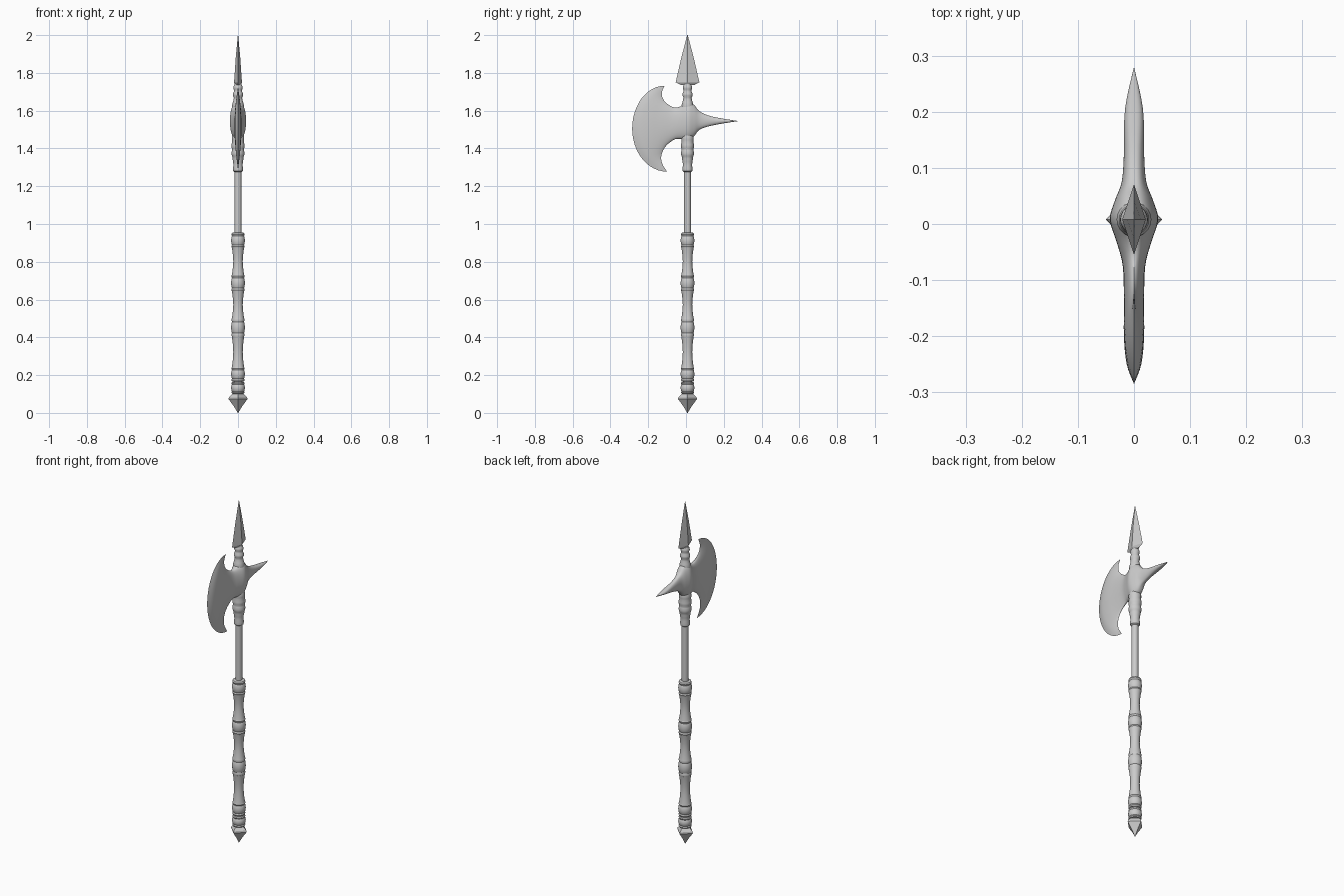
import bpy, bmesh, math

if "Cube" in bpy.data.objects:
    bpy.data.objects.remove(bpy.data.objects["Cube"])

CY = 0.008  # shaft axis offset in y


def finish(name, bm, angle=35):
    bmesh.ops.remove_doubles(bm, verts=bm.verts, dist=0.0004)
    bmesh.ops.recalc_face_normals(bm, faces=bm.faces)
    me = bpy.data.meshes.new(name)
    bm.to_mesh(me)
    bm.free()
    ob = bpy.data.objects.new(name, me)
    bpy.context.collection.objects.link(ob)
    bpy.ops.object.select_all(action='DESELECT')
    ob.select_set(True)
    bpy.context.view_layer.objects.active = ob
    bpy.ops.object.shade_smooth_by_angle(angle=math.radians(angle))
    return ob


def lathe(name, profile, sides, angle=35):
    """Stack of elliptical rings, each (radius x, radius y, z)."""
    bm = bmesh.new()
    rings = []
    for rx, ry, z in profile:
        rings.append([bm.verts.new((rx * math.cos(2 * math.pi * i / sides),
                                    CY + ry * math.sin(2 * math.pi * i / sides), z))
                      for i in range(sides)])
    for a, b in zip(rings, rings[1:]):
        for i in range(sides):
            j = (i + 1) % sides
            bm.faces.new((a[i], a[j], b[j], b[i]))
    bm.faces.new(rings[0][::-1])
    bm.faces.new(rings[-1])
    return finish(name, bm, angle)


def round_part(name, profile):
    return lathe(name, [(r, r, z) for r, z in profile], 20)


def collar(name, z0, z1):
    """Grip collar: two end beads around a raised band."""
    h = z1 - z0
    shape = [(.024, 0), (.032, .03), (.035, .12), (.032, .22), (.034, .26), (.037, .5),
             (.034, .74), (.032, .78), (.035, .88), (.032, .97), (.024, 1)]
    return round_part(name, [(r, z0 + t * h) for r, t in shape])


# Plain shaft
round_part("shaft", [(.018, .09), (.018, 1.74)])

# Waisted grip sections and the collars between them
collars = [(.10, .165), (.165, .245), (.40, .505), (.64, .735), (.87, .955)]
for n, (a, b) in enumerate(collars):
    collar(f"grip_collar_{n + 1}", a, b)
for n, (a, b) in enumerate([(.24, .405), (.50, .645), (.73, .875)]):
    h = b - a
    round_part(f"grip_{n + 1}", [(r, a + t * h) for r, t in
               ((.033, 0), (.029, .15), (.026, .35), (.025, .5), (.026, .65), (.029, .85), (.033, 1))])

# Four-sided pommel point
lathe("pommel", [(.001, .001, 0), (.022, .022, .035), (.05, .05, .073),
                 (.048, .048, .083), (.03, .03, .10)], 4, 25)

# Sockets below and above the axe head
round_part("lower_socket", [(.018, 1.275), (.025, 1.28), (.027, 1.295), (.024, 1.31), (.026, 1.33),
                            (.029, 1.345), (.029, 1.355), (.032, 1.36), (.035, 1.375), (.032, 1.39),
                            (.031, 1.395), (.034, 1.405), (.035, 1.42), (.031, 1.435),
                            (.033, 1.445), (.033, 1.46), (.028, 1.48)])
round_part("upper_socket", [(.026, 1.58), (.030, 1.61), (.031, 1.63), (.027, 1.645), (.023, 1.66),
                            (.022, 1.67), (.027, 1.68), (.027, 1.69), (.022, 1.70), (.021, 1.71),
                            (.025, 1.718), (.024, 1.727), (.019, 1.738)])

# Diamond-section spear point
lathe("spear_point", [(.014, .036, 1.736), (.021, .063, 1.75), (.020, .060, 1.762),
                      (.012, .033, 1.88), (.0008, .0015, 2.0)], 4, 20)

# Axe head stations, spike tip to cutting edge:
# top y, top z, middle y, bottom y, bottom z, half thickness
stations = [
    (.280, 1.545, .280, .280, 1.545, 0),
    (.200, 1.557, .205, .200, 1.533, .016),
    (.120, 1.574, .125, .120, 1.517, .018),
    (.070, 1.598, .075, .070, 1.498, .022),
    (.043, 1.630, .042, .043, 1.465, .034),
    (.008, 1.645, .008, .008, 1.445, .043),
    (-.030, 1.622, -.032, -.030, 1.450, .031),
    (-.062, 1.617, -.075, -.062, 1.447, .020),
    (-.102, 1.638, -.140, -.106, 1.413, .018),
    (-.124, 1.668, -.200, -.130, 1.365, .018),
    (-.127, 1.700, -.250, -.126, 1.320, .013),
    (-.113, 1.732, -.285, -.100, 1.277, 0),
]


def smooth_rows(rows, steps):
    """Catmull-Rom interpolation between stations."""
    out = []
    for i in range(len(rows) - 1):
        p0, p1, p2, p3 = (rows[max(i - 1, 0)], rows[i], rows[i + 1],
                          rows[min(i + 2, len(rows) - 1)])
        for s in range(steps):
            t = s / steps
            out.append([.5 * (2 * b + (c - a) * t + (2 * a - 5 * b + 4 * c - d) * t * t
                              + (3 * b - a - 3 * c + d) * t ** 3)
                        for a, b, c, d in zip(p0, p1, p2, p3)])
    return out + [list(rows[-1])]


bm = bmesh.new()
N = 24
rows = smooth_rows(stations, 4)
for side in (-1, 1):
    grid = []
    for ty, tz, my, by, bz, th in rows:
        line = []
        for k in range(N + 1):
            a = math.pi * (k / N - .5)
            s, c = math.sin(a), max(math.cos(a), 0)
            ey = ty if s > 0 else by
            line.append(bm.verts.new((side * max(th, 0) * c ** .8,
                                      ey + (my - ey) * c,
                                      (tz + bz) / 2 + s * (tz - bz) / 2)))
        grid.append(line)
    for a, b in zip(grid, grid[1:]):
        for k in range(N):
            bm.faces.new((a[k], a[k + 1], b[k + 1], b[k]))
finish("axe_head", bm, 40)
